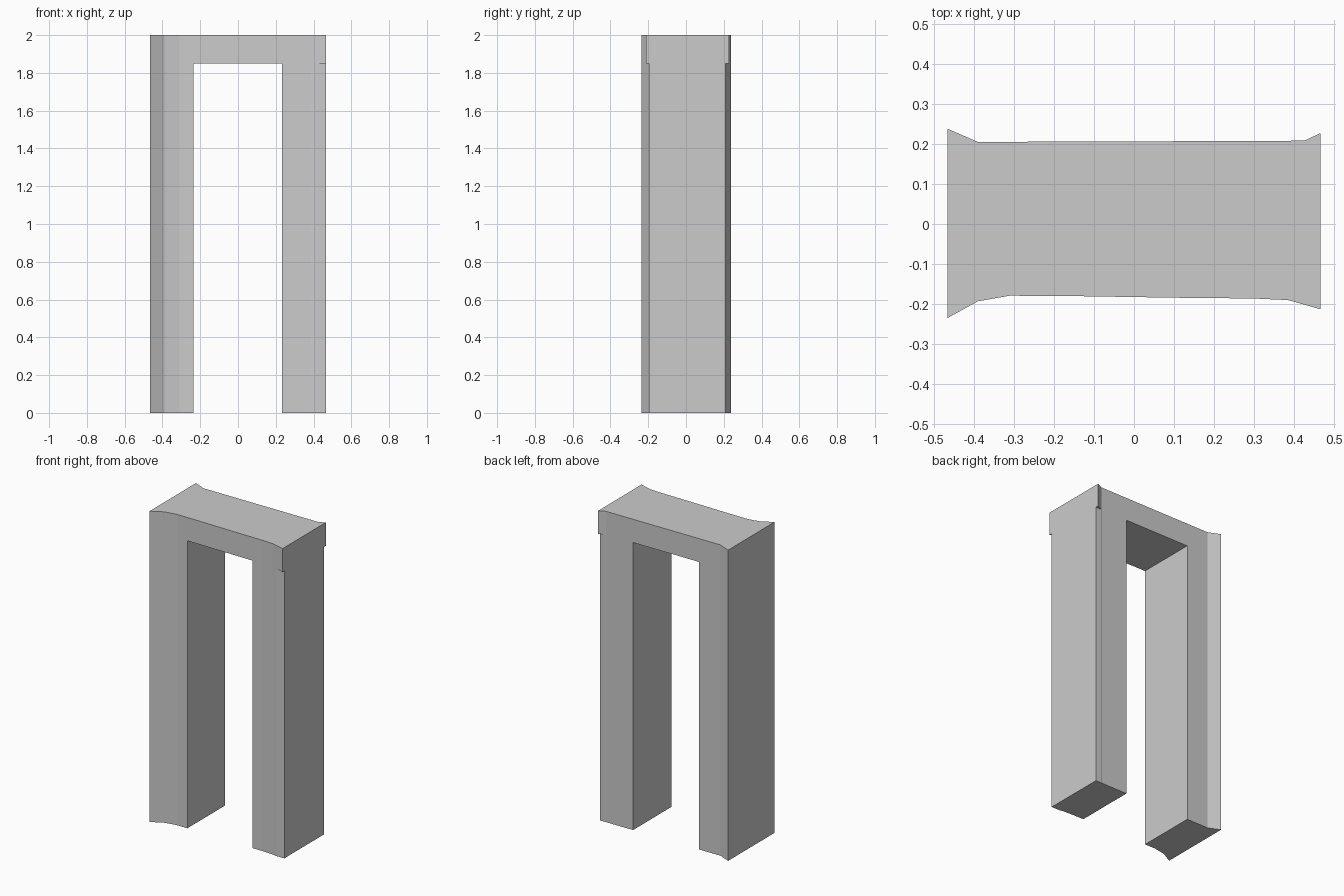
import bpy
import bmesh
from mathutils import Matrix, Vector

cube = bpy.data.objects.get("Cube")
if cube:
    bpy.data.objects.remove(cube, do_unlink=True)

# Plain grey stone
stone = bpy.data.materials.new("light grey stone")
stone.use_nodes = True
grey = (0.6, 0.6, 0.6, 1.0)
stone.diffuse_color = grey
stone.node_tree.nodes["Principled BSDF"].inputs["Base Color"].default_value = grey

HEIGHT = 2.0
LINTEL_BOTTOM = 1.85


def link_mesh(name, bm):
    mesh = bpy.data.meshes.new(name)
    bmesh.ops.recalc_face_normals(bm, faces=bm.faces)
    bm.to_mesh(mesh)
    bm.free()
    obj = bpy.data.objects.new(name, mesh)
    bpy.context.collection.objects.link(obj)
    return obj


def extrude_outline(name, outline, height):
    bm = bmesh.new()
    base = bm.faces.new([bm.verts.new((x, y, 0)) for x, y in outline])
    result = bmesh.ops.extrude_face_region(bm, geom=[base], use_keep_orig=True)
    top = [v for v in result["geom"] if isinstance(v, bmesh.types.BMVert)]
    bmesh.ops.translate(bm, verts=top, vec=(0, 0, height))
    return link_mesh(name, bm)


def cut_box(target, low, high):
    low, high = Vector(low), Vector(high)
    bm = bmesh.new()
    matrix = Matrix.Translation((low + high) / 2) @ Matrix.Diagonal((*(high - low), 1))
    bmesh.ops.create_cube(bm, size=1, matrix=matrix)
    cutter = link_mesh("cutter", bm)
    cutter.hide_render = True
    mod = target.modifiers.new("cut", "BOOLEAN")
    mod.operation = "DIFFERENCE"
    mod.solver = "EXACT"
    mod.object = cutter
    bpy.context.view_layer.objects.active = target
    bpy.ops.object.modifier_apply(modifier=mod.name)
    bpy.data.objects.remove(cutter, do_unlink=True)


# Doorway block with flared corners, seen in plan
front = [(-0.466, -0.235), (-0.39, -0.193), (-0.31, -0.179), (-0.15, -0.18),
         (0.1, -0.184), (0.3, -0.186), (0.385, -0.19), (0.466, -0.213)]
back = [(0.466, 0.227), (0.425, 0.208), (-0.05, 0.206), (-0.39, 0.205), (-0.466, 0.238)]
frame = extrude_outline("door_frame", front + back, HEIGHT)
frame.data.materials.append(stone)

# Opening between the two legs
cut_box(frame, (-0.235, -0.5, -0.1), (0.232, 0.5, LINTEL_BOTTOM))

# Left leg is flat below the lintel, so its flares are trimmed away
cut_box(frame, (0.38, -0.5, -0.1), (0.6, -0.195, LINTEL_BOTTOM))
cut_box(frame, (0.42, 0.2085, -0.1), (0.6, 0.5, LINTEL_BOTTOM))
